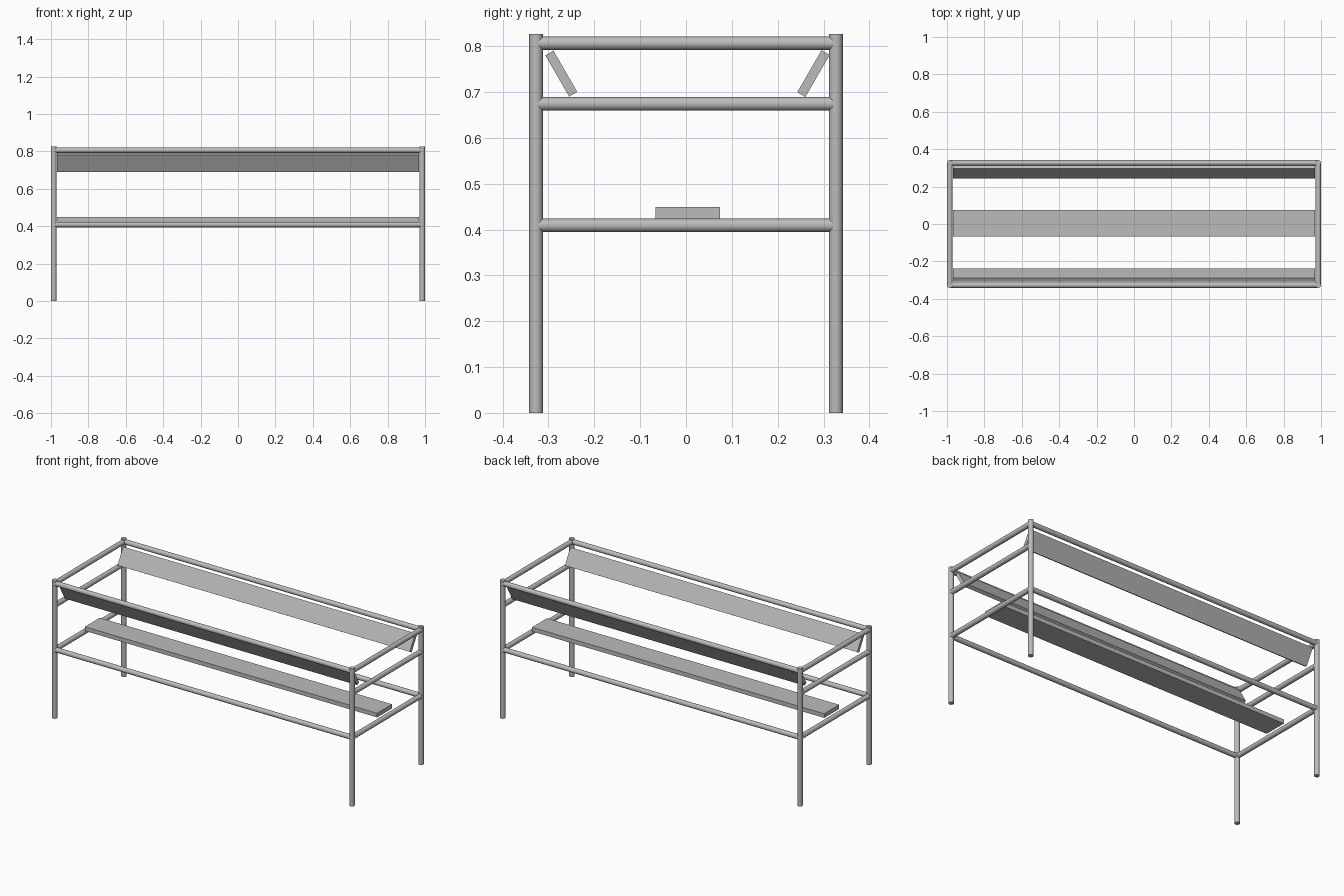
import bpy, math
from mathutils import Vector

if "Cube" in bpy.data.objects:
    bpy.data.objects.remove(bpy.data.objects["Cube"])

grey = bpy.data.materials.new("grey")
grey.diffuse_color = (0.5, 0.5, 0.5, 1)
grey.use_nodes = True
grey.node_tree.nodes["Principled BSDF"].inputs["Base Color"].default_value = grey.diffuse_color

LX, LY = 0.985, 0.327   # leg centre lines
H = 0.826               # leg height


def tube(name, a, b, r):
    a, b = Vector(a), Vector(b)
    d = b - a
    bpy.ops.mesh.primitive_cylinder_add(
        vertices=24, radius=r, depth=d.length, location=(a + b) / 2,
        rotation=d.to_track_quat('Z', 'Y').to_euler())
    o = bpy.context.object
    o.name = name
    o.data.materials.append(grey)
    bpy.ops.object.shade_smooth_by_angle(angle=math.radians(40))


def plank(name, y, z, width, thick, tilt=0):
    bpy.ops.mesh.primitive_cube_add(size=1, location=(0, y, z),
                                    rotation=(tilt, 0, 0))
    o = bpy.context.object
    o.name = name
    o.scale = (1.938, width, thick)
    o.data.materials.append(grey)


# four upright legs
for sx, side in ((-1, "left"), (1, "right")):
    for sy, end in ((-1, "front"), (1, "back")):
        tube(f"{end}_{side}_leg", (sx * LX, sy * LY, 0), (sx * LX, sy * LY, H), 0.015)

# short rails across each end, at three heights
for sx, side in ((-1, "left"), (1, "right")):
    for z, level in ((0.409, "lower"), (0.674, "middle"), (0.806, "upper")):
        tube(f"{side}_{level}_rail", (sx * LX, -LY, z), (sx * LX, LY, z), 0.0146)

# long rails along front and back, at two heights
for sy, end in ((-1, "front"), (1, "back")):
    for z, level in ((0.409, "lower"), (0.806, "upper")):
        tube(f"{end}_{level}_rail", (-LX, sy * LY, z), (LX, sy * LY, z), 0.0146)

# flat centre board and two tilted side boards
plank("centre_board", 0.004, 0.437, 0.141, 0.025)
plank("front_board", -0.272, 0.740, 0.104, 0.0205, math.radians(-60))
plank("back_board", 0.278, 0.740, 0.106, 0.0205, math.radians(60))
